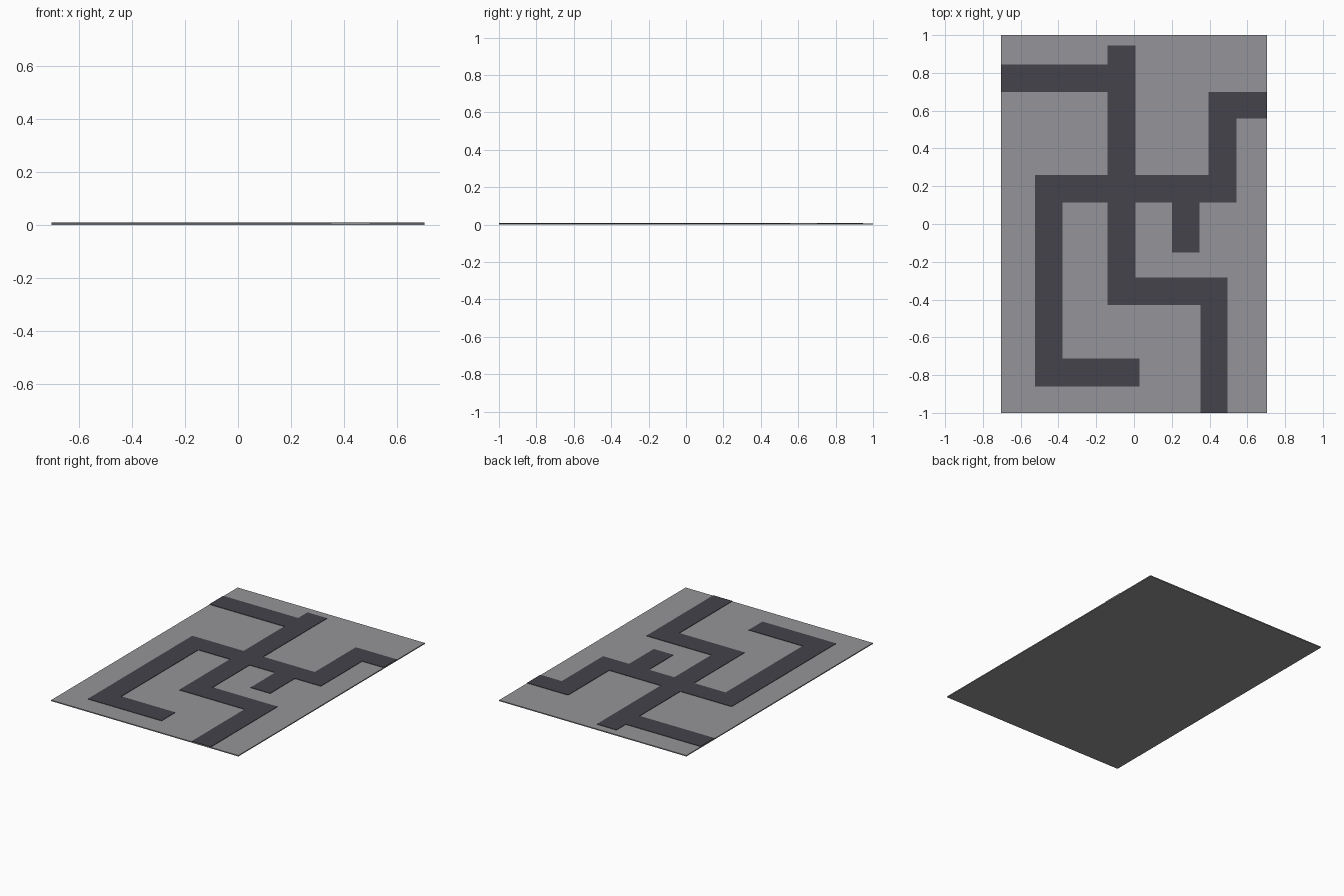
import bpy, bmesh

if "Cube" in bpy.data.objects:
    bpy.data.objects.remove(bpy.data.objects["Cube"])

PLATE_TOP, TRACK_TOP = 0.007, 0.010


def material(name, rgb):
    m = bpy.data.materials.new(name)
    m.diffuse_color = (*rgb, 1)
    m.use_nodes = True
    m.node_tree.nodes["Principled BSDF"].inputs["Base Color"].default_value = m.diffuse_color
    return m


def slab(name, rects, z0, z1, mat):
    """One clean solid from the union of axis-aligned rectangles."""
    xs = sorted({v for r in rects for v in r[:2]})
    ys = sorted({v for r in rects for v in r[2:]})
    bm = bmesh.new()
    for xa, xb in zip(xs, xs[1:]):
        for ya, yb in zip(ys, ys[1:]):
            cx, cy = (xa + xb) / 2, (ya + yb) / 2
            if any(r[0] < cx < r[1] and r[2] < cy < r[3] for r in rects):
                bm.faces.new([bm.verts.new((x, y, z0)) for x, y in
                              ((xa, ya), (xb, ya), (xb, yb), (xa, yb))])
    bmesh.ops.remove_doubles(bm, verts=bm.verts, dist=1e-5)
    ext = bmesh.ops.extrude_face_region(bm, geom=bm.faces[:], use_keep_orig=True)
    for v in ext["geom"]:
        if isinstance(v, bmesh.types.BMVert):
            v.co.z = z1
    bmesh.ops.recalc_face_normals(bm, faces=bm.faces)
    me = bpy.data.meshes.new(name)
    bm.to_mesh(me)
    bm.free()
    me.materials.append(mat)
    ob = bpy.data.objects.new(name, me)
    bpy.context.collection.objects.link(ob)
    return ob


grey = material("light grey", (0.30, 0.30, 0.32))
dark = material("dark grey", (0.056, 0.056, 0.070))

# Base plate
slab("base_plate", [(-0.703, 0.703, -1, 1)], 0, PLATE_TOP, grey)

# Raised angular tracks: x min, x max, y min, y max
tracks = [
    (-0.14, 0.007, -0.43, 0.945),     # central trunk
    (-0.703, -0.14, 0.698, 0.845),    # upper left branch
    (-0.525, 0.542, 0.115, 0.26),     # crossbar
    (0.395, 0.542, 0.115, 0.70),      # right riser
    (0.395, 0.703, 0.558, 0.70),      # right exit
    (0.20, 0.347, -0.15, 0.115),      # short stub
    (-0.525, -0.378, -0.86, 0.26),    # left drop
    (-0.525, 0.028, -0.86, -0.713),   # lower left foot
    (-0.14, 0.495, -0.43, -0.283),    # lower right step
    (0.352, 0.495, -1, -0.283),       # front exit
]
slab("tracks", tracks, PLATE_TOP, TRACK_TOP, dark)
